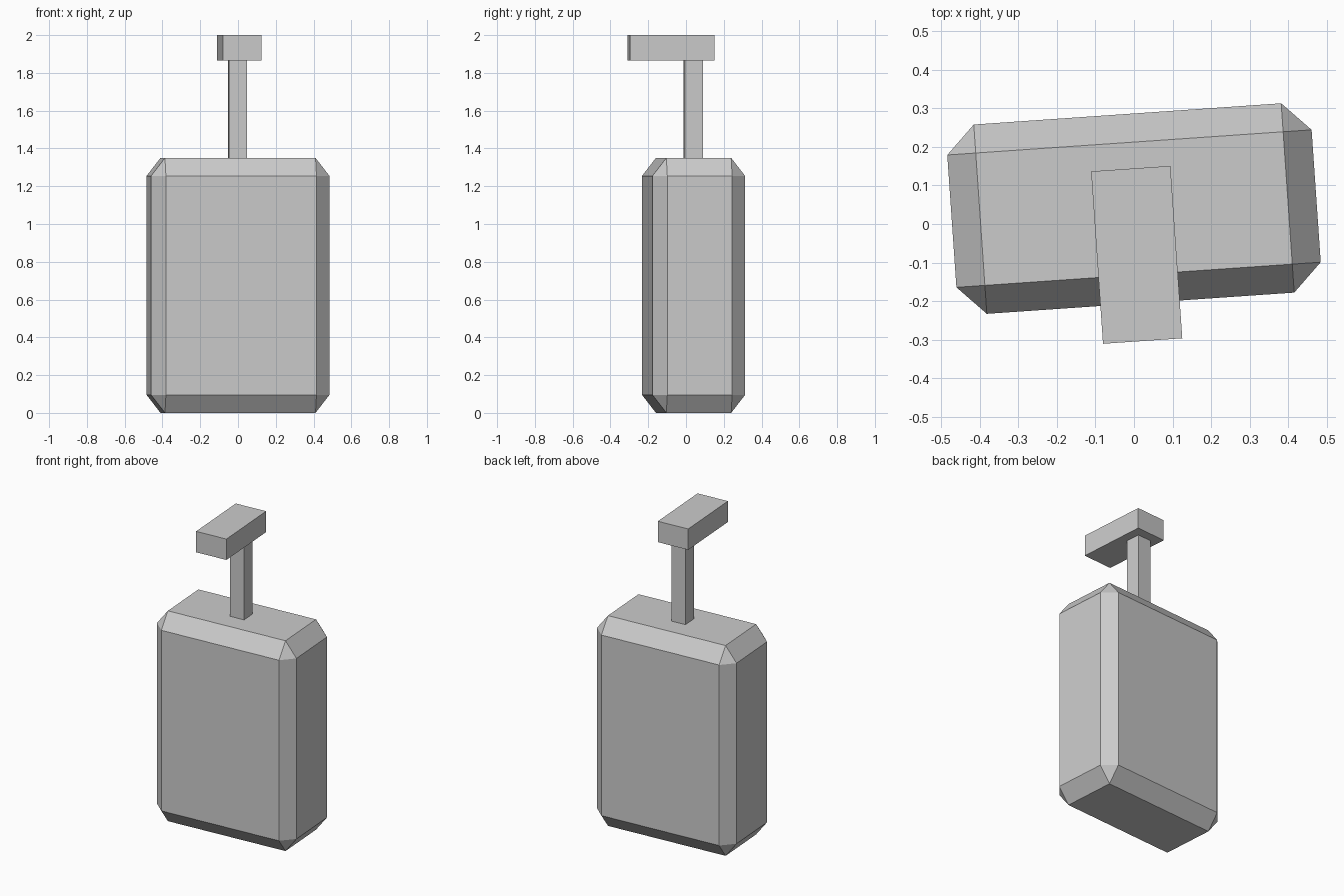
import bpy
import bmesh
from math import radians
from mathutils import Matrix

cube = bpy.data.objects.get("Cube")
if cube:
    bpy.data.objects.remove(cube, do_unlink=True)

grey = bpy.data.materials.new("light_grey")
grey.use_nodes = True
COLOUR = (0.6, 0.6, 0.6, 1.0)
grey.diffuse_color = COLOUR
grey.node_tree.nodes["Principled BSDF"].inputs["Base Color"].default_value = COLOUR

TURN = radians(3.95)


def box(name, centre, size, bevel=0.0, stretch=1.0):
    """Turned box with flat chamfers; stretch makes the chamfer taller in z."""
    bm = bmesh.new()
    bmesh.ops.create_cube(bm, size=1.0)
    bmesh.ops.scale(bm, verts=bm.verts, vec=(size[0], size[1], size[2] / stretch))
    if bevel:
        bmesh.ops.bevel(bm, geom=bm.edges[:], offset=bevel, segments=1,
                        affect='EDGES', clamp_overlap=True)
    bmesh.ops.scale(bm, verts=bm.verts, vec=(1, 1, stretch))
    bmesh.ops.transform(bm, verts=bm.verts, matrix=Matrix.Rotation(TURN, 4, 'Z'))
    bmesh.ops.recalc_face_normals(bm, faces=bm.faces)
    mesh = bpy.data.meshes.new(name)
    bm.to_mesh(mesh)
    bm.free()
    mesh.materials.append(grey)
    obj = bpy.data.objects.new(name, mesh)
    obj.location = centre
    bpy.context.collection.objects.link(obj)
    return obj


# Chamfered case
box("case_body", (0, 0.04, 0.675), (0.947, 0.492, 1.35), bevel=0.074, stretch=1.29)
# Upright post
box("handle_post", (-0.003, 0.038, 1.6), (0.096, 0.096, 0.54))
# Grip, set forward of the post
box("handle_grip", (0.007, -0.08, 1.933), (0.206, 0.448, 0.134))
